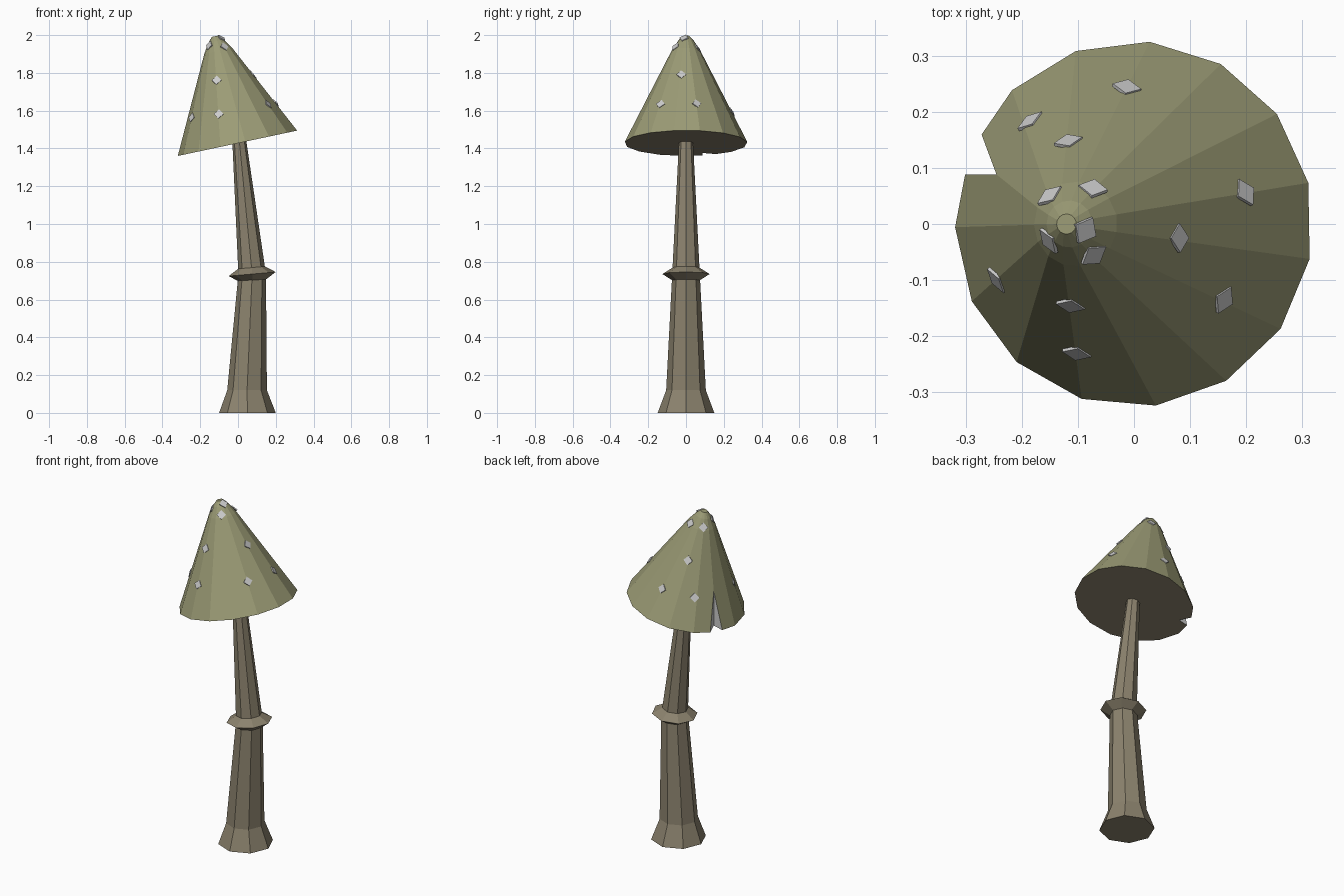
import bpy, bmesh
from math import sin, cos, pi, radians
from mathutils import Matrix, Vector
from mathutils.bvhtree import BVHTree

if "Cube" in bpy.data.objects:
    bpy.data.objects.remove(bpy.data.objects["Cube"])


def material(name, rgb):
    m = bpy.data.materials.new(name)
    m.diffuse_color = (*rgb, 1)
    m.use_nodes = True
    m.node_tree.nodes["Principled BSDF"].inputs["Base Color"].default_value = m.diffuse_color
    return m


def loft(rings, sides, phase=0.0, matrix=Matrix()):
    """Closed solid through horizontal rings (x centre, z, radius)."""
    bm = bmesh.new()
    loops = []
    for cx, z, r in rings:
        angles = [phase + 2 * pi * i / sides for i in range(sides)]
        loops.append([bm.verts.new(matrix @ Vector((cx + r * cos(a), r * sin(a), z)))
                      for a in angles])
    for a, b in zip(loops, loops[1:]):
        for i in range(sides):
            j = (i + 1) % sides
            bm.faces.new((a[i], a[j], b[j], b[i]))
    bm.faces.new(loops[0][::-1])
    bm.faces.new(loops[-1])
    bm.normal_update()
    return bm


def finish(bm, name, mats=()):
    me = bpy.data.meshes.new(name)
    bm.to_mesh(me)
    bm.free()
    for m in mats:
        me.materials.append(m)
    ob = bpy.data.objects.new(name, me)
    bpy.context.collection.objects.link(ob)
    return ob


def tilted(x, z, degrees):
    return Matrix.Translation((x, 0, z)) @ Matrix.Rotation(radians(degrees), 4, 'Y')


stem_mat = material("stem_brown", (0.26, 0.225, 0.155))
cap_mat = material("cap_olive", (0.33, 0.33, 0.18))

# Bent stem with flared foot
finish(loft([(0.05, 0, 0.15), (0.048, 0.12, 0.105), (0.075, 0.735, 0.073),
             (0.005, 1.46, 0.036)], 8), "stem", [stem_mat])

# Ring around the stem
finish(loft([(0, -0.035, 0.07), (0, 0, 0.125), (0, 0.035, 0.07)], 8,
            matrix=tilted(0.075, 0.735, -5)), "stem_ring", [stem_mat])

# Tilted conical cap, brown underneath; empty slot 0 leaves the cut faces grey
cap_bm = loft([(0, 0, 0.326), (0, 0.50, 0.076), (0, 0.553, 0.042), (0, 0.579, 0.018)],
              15, radians(13), tilted(0, 1.428, -12))
cap_bm.faces.ensure_lookup_table()
for f in cap_bm.faces:
    f.material_index = 2 if f.normal.z < -0.8 else 1
surface = BVHTree.FromBMesh(cap_bm)
cap = finish(cap_bm, "cap", [None, cap_mat, stem_mat])

# Notch cut from the back left of the rim
cut_bm = bmesh.new()
outline = [(-0.245, 0.088), (-0.357, 0.388), (-0.5, 0.388), (-0.5, 0.088)]
base = cut_bm.faces.new([cut_bm.verts.new((x, y, 1.2)) for x, y in outline])
top = bmesh.ops.extrude_face_region(cut_bm, geom=[base])["geom"]
bmesh.ops.translate(cut_bm, vec=(0, 0, 0.7),
                    verts=[v for v in top if isinstance(v, bmesh.types.BMVert)])
bmesh.ops.recalc_face_normals(cut_bm, faces=cut_bm.faces[:])
cutter = finish(cut_bm, "notch_cutter")
cutter.hide_render = True
mod = cap.modifiers.new("notch", 'BOOLEAN')
mod.operation, mod.solver, mod.object = 'DIFFERENCE', 'EXACT', cutter
bpy.context.view_layer.objects.active = cap
bpy.ops.object.modifier_apply(modifier=mod.name)
bpy.data.objects.remove(cutter)

# Pale diamond spots dropped onto the cap from above
spots = [(-0.013, 0.243), (-0.185, 0.183), (-0.117, 0.147), (-0.15, 0.05),
         (-0.073, 0.063), (-0.087, -0.011), (-0.152, -0.03), (-0.072, -0.055),
         (0.08, -0.025), (0.198, 0.056), (0.16, -0.135), (-0.113, -0.145),
         (-0.102, -0.23), (-0.245, -0.1)]
spot_bm = bmesh.new()
for x, y in spots:
    hit, normal, _, _ = surface.ray_cast(Vector((x, y, 3)), Vector((0, 0, -1)))
    place = Matrix.Translation(hit) @ normal.to_track_quat('Z', 'Y').to_matrix().to_4x4()
    bmesh.ops.create_cone(spot_bm, cap_ends=True, segments=4, radius1=0.026,
                          radius2=0.026, depth=0.006, matrix=place)
finish(spot_bm, "cap_spots")
